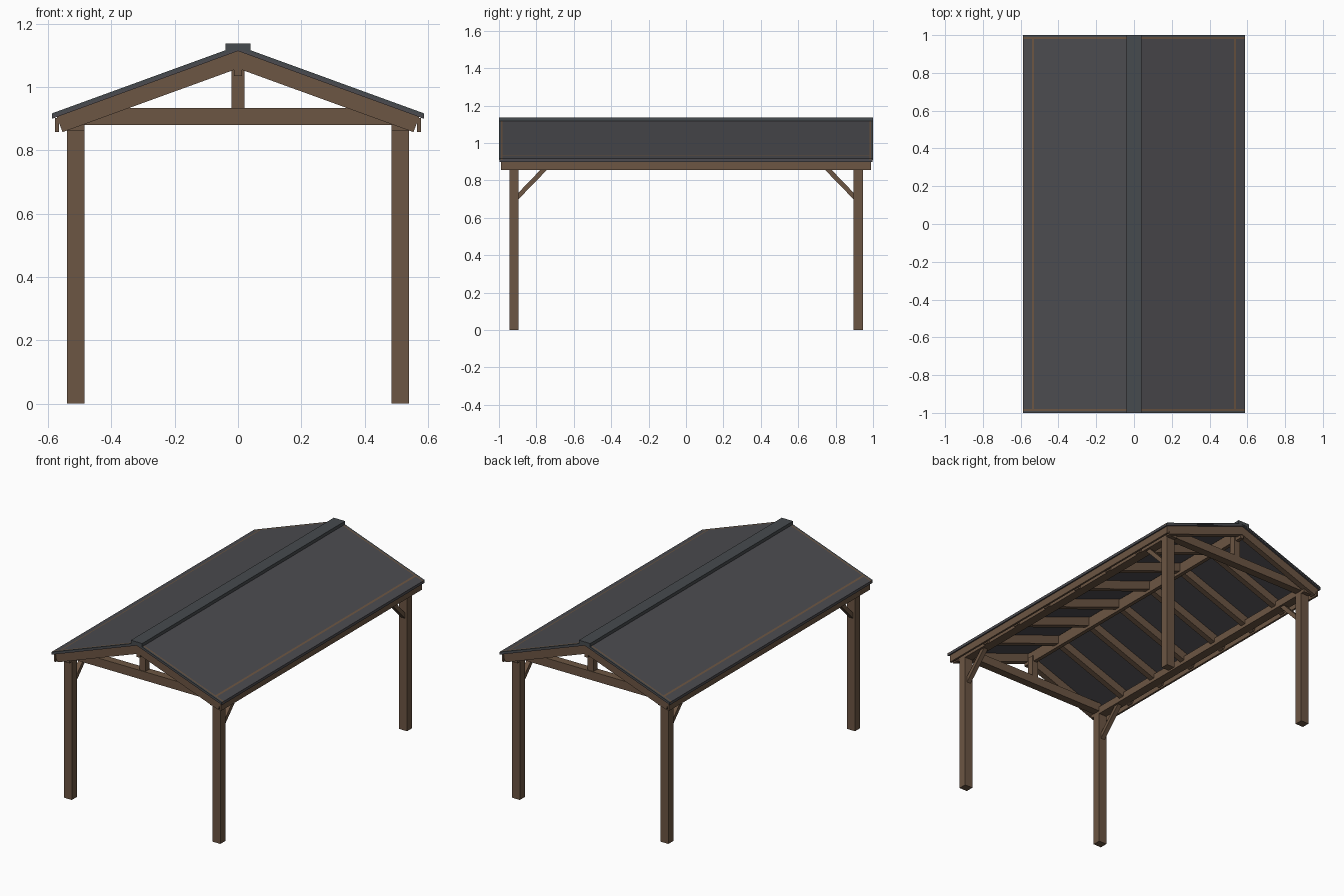
import bpy, bmesh, math
from mathutils import Vector

cube = bpy.data.objects.get("Cube")
if cube:
    bpy.data.objects.remove(cube, do_unlink=True)


def material(name, rgb):
    m = bpy.data.materials.new(name)
    m.use_nodes = True
    m.diffuse_color = (*rgb, 1)
    m.node_tree.nodes["Principled BSDF"].inputs["Base Color"].default_value = (*rgb, 1)
    return m


WOOD = material("brown timber", (0.15, 0.092, 0.056))
FELT = material("dark grey roofing", (0.072, 0.071, 0.079))
TRIM = material("slate flashing", (0.062, 0.070, 0.077))

SLOPE = math.tan(math.radians(20))


def prism(name, profile, axis, lo, hi, mat):
    """Extrude a profile along 'x' (points are y, z) or 'y' (points are x, z)."""
    bm = bmesh.new()

    def place(p, d):
        return (d, p[0], p[1]) if axis == "x" else (p[0], d, p[1])

    face = bm.faces.new([bm.verts.new(place(p, lo)) for p in profile])
    ext = bmesh.ops.extrude_face_region(bm, geom=[face])
    offset = Vector(place((0, 0), hi - lo))
    verts = [g for g in ext["geom"] if isinstance(g, bmesh.types.BMVert)]
    bmesh.ops.translate(bm, verts=verts, vec=offset)
    bmesh.ops.recalc_face_normals(bm, faces=bm.faces)
    mesh = bpy.data.meshes.new(name)
    bm.to_mesh(mesh)
    bm.free()
    mesh.materials.append(mat)
    obj = bpy.data.objects.new(name, mesh)
    bpy.context.collection.objects.link(obj)
    return obj


def box(name, x, y, z, mat):
    profile = [(x[0], z[0]), (x[1], z[0]), (x[1], z[1]), (x[0], z[1])]
    return prism(name, profile, "y", min(y), max(y), mat)


def slab(name, side, x, y, z, mat):
    """Sloping roof layer; z gives the layer's heights at the ridge line."""
    profile = [(side * a, h - SLOPE * a) for a, h in
               ((x[0], z[0]), (x[1], z[0]), (x[1], z[1]), (x[0], z[1]))]
    return prism(name, profile, "y", min(y), max(y), mat)


SIDES = ((1, "left"), (-1, "right"))
ENDS = ((-1, "front"), (1, "back"))
DECK, TOP = (1.113, 1.122), (1.122, 1.13)

for s, side in SIDES:
    # Posts and diagonal braces
    for e, end in ENDS:
        box(f"{end}_{side}_post", (s * 0.485, s * 0.54), (e * 0.895, e * 0.945), (0, 0.862), WOOD)
        brace = [(e * 0.9, 0.695), (e * 0.9, 0.73), (e * 0.77, 0.865), (e * 0.735, 0.865)]
        prism(f"{end}_{side}_brace", brace, "x", s * 0.512 - 0.014, s * 0.512 + 0.014, WOOD)

    # Eave beam and fascia
    box(f"{side}_eave_beam", (s * 0.485, s * 0.54), (-0.97, 0.97), (0.862, 0.908), WOOD)
    box(f"{side}_fascia", (s * 0.565, s * 0.577), (-0.99, 0.99), (0.857, 0.902), WOOD)

    # Rafters, square cut at the eave
    rafter = [(0, 1.058), (s * 0.554, 0.857), (s * 0.572, 0.905), (0, 1.113)]
    for i in range(8):
        y = -0.97 + i * 1.94 / 7
        prism(f"{side}_rafter_{i + 1}", rafter, "y", y - 0.018, y + 0.018, WOOD)

    # Roof deck, covering, edge battens and flashings
    slab(f"{side}_roof_deck", s, (0, 0.588), (-0.998, 0.998), DECK, FELT)
    slab(f"{side}_roof_covering", s, (0, 0.53), (-0.98, 0.98), TOP, FELT)
    slab(f"{side}_eave_batten", s, (0.53, 0.541), (-0.98, 0.98), TOP, WOOD)
    slab(f"{side}_eave_flashing", s, (0.541, 0.588), (-0.98, 0.98), TOP, FELT)
    for e, end in ENDS:
        slab(f"{end}_{side}_gable_batten", s, (0, 0.588), (e * 0.98, e * 0.989), TOP, WOOD)
        slab(f"{end}_{side}_gable_flashing", s, (0, 0.588), (e * 0.989, e), TOP, TRIM)

# Tie beams and king posts
for e, end in ENDS:
    box(f"{end}_tie_beam", (-0.5, 0.5), (e * 0.895, e * 0.945), (0.88, 0.934), WOOD)
    box(f"{end}_king_post", (-0.02, 0.02), (e * 0.9, e * 0.94), (0.934, 1.07), WOOD)

# Ridge beam and ridge cap
box("ridge_beam", (-0.012, 0.012), (-0.985, 0.985), (1.035, 1.105), WOOD)
box("ridge_cap", (-0.039, 0.039), (-1, 1), (1.117, 1.137), TRIM)
